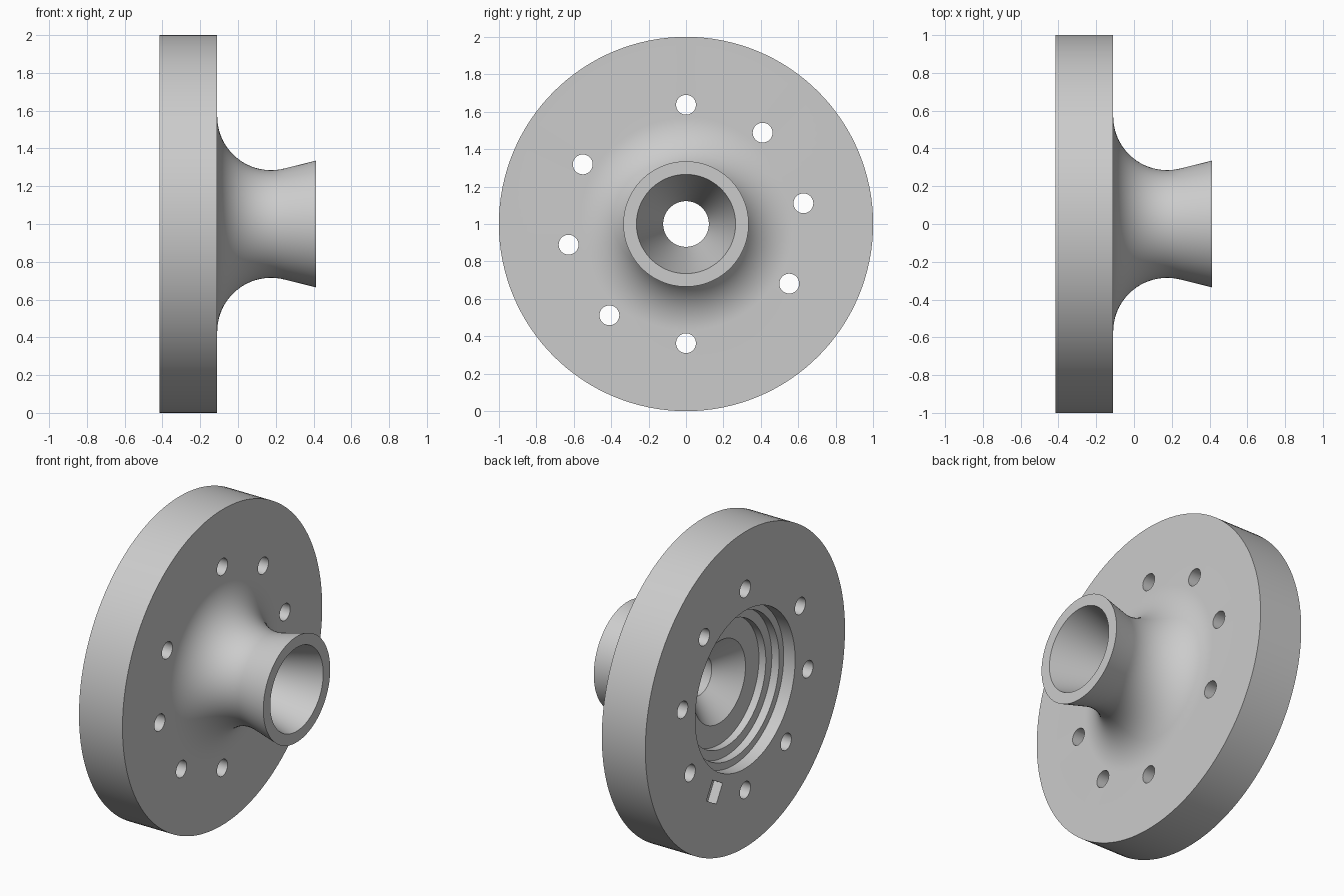
import bpy, bmesh
from math import sin, cos, radians, pi
from mathutils import Matrix, Vector

if "Cube" in bpy.data.objects:
    bpy.data.objects.remove(bpy.data.objects["Cube"], do_unlink=True)

grey = bpy.data.materials.new("plain grey")
grey.use_nodes = True
colour = (0.6, 0.6, 0.6, 1)
grey.diffuse_color = colour
grey.node_tree.nodes["Principled BSDF"].inputs["Base Color"].default_value = colour

SEGMENTS = 128
BACK, FACE, TIP = -0.415, -0.11, 0.412
AXIS = Vector((0, 0, 1))


def make_object(name, bm):
    bmesh.ops.recalc_face_normals(bm, faces=bm.faces)
    mesh = bpy.data.meshes.new(name)
    bm.to_mesh(mesh)
    bm.free()
    mesh.materials.append(grey)
    obj = bpy.data.objects.new(name, mesh)
    bpy.context.collection.objects.link(obj)
    return obj


def lathe(name, profile):
    """Revolve a closed (x, radius) profile about the horizontal axis."""
    bm = bmesh.new()
    rings = []
    for i in range(SEGMENTS):
        a = 2 * pi * i / SEGMENTS
        rings.append([bm.verts.new((x, r * cos(a), 1 + r * sin(a))) for x, r in profile])
    n = len(profile)
    for i, ring in enumerate(rings):
        following = rings[(i + 1) % SEGMENTS]
        for j in range(n):
            k = (j + 1) % n
            bm.faces.new((ring[j], ring[k], following[k], following[j]))
    return make_object(name, bm)


def place(angle, radius, x):
    """Position on the flange face, seen along the axis."""
    a = radians(angle)
    return Matrix.Translation((x, radius * cos(a), 1 + radius * sin(a))) @ Matrix.Rotation(a, 4, 'X')


# Flange rim, concave neck fillet and flared spout lip
fillet = 0.285
profile = [(BACK, 0.5), (BACK, 1), (FACE, 1)]
for i in range(25):
    t = radians(180 + 104 * i / 24)
    profile.append((FACE + fillet * (1 + cos(t)), 0.57 + fillet * sin(t)))
profile += [(TIP, 0.335), (TIP, 0.265)]
# Narrow throat, rear funnel and stepped recess
profile += [(-0.095, 0.122), (-0.235, 0.26)]
for x, inner, outer in ((-0.235, None, 0.395), (-0.283, 0.395, 0.455), (-0.335, 0.455, 0.5)):
    if inner:
        profile.append((x, inner))
    profile.append((x, outer))
body = lathe("flanged_spout", profile)

# Bolt holes and a shallow square locating pocket
bm = bmesh.new()
for angle in (10, 50, 90, 150):
    for turn in (0, 180):
        bmesh.ops.create_cone(bm, cap_ends=True, segments=40, radius1=0.053, radius2=0.053, depth=0.6,
                              matrix=place(angle + turn, 0.637, -0.26) @ Matrix.Rotation(pi / 2, 4, 'Y'))
bmesh.ops.create_cube(bm, size=1, matrix=place(-60, 0.615, BACK) @ Matrix.Diagonal((0.12, 0.125, 0.115, 1)))
cutter = make_object("hole_cutter", bm)
cutter.hide_render = True

cut = body.modifiers.new("holes", 'BOOLEAN')
cut.operation = 'DIFFERENCE'
cut.solver = 'EXACT'
cut.object = cutter
bpy.context.view_layer.objects.active = body
body.select_set(True)
bpy.ops.object.modifier_apply(modifier=cut.name)
bpy.data.objects.remove(cutter, do_unlink=True)
bpy.ops.object.shade_smooth_by_angle(angle=radians(25))
